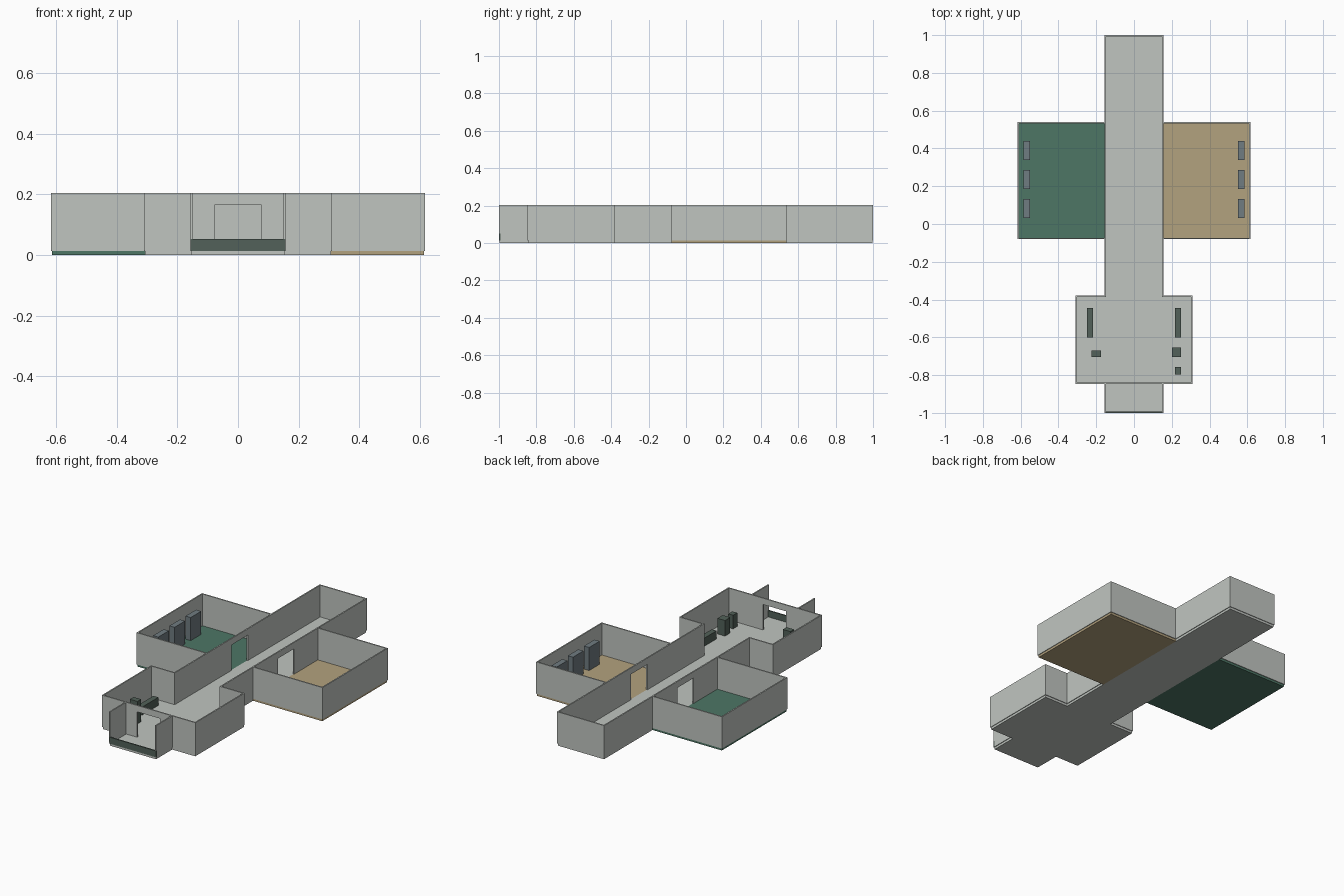
import bpy, bmesh
from mathutils import Vector

cube = bpy.data.objects.get("Cube")
if cube:
    bpy.data.objects.remove(cube, do_unlink=True)

M = 2 / 13.05          # one plan module
T = 0.05 * M           # wall thickness
FLOOR, TOP = 0.0135, 0.204
DOOR_TOP, DOOR_HALF = 0.166, M / 2


def material(name, rgb):
    mat = bpy.data.materials.new(name)
    mat.use_nodes = True
    mat.diffuse_color = (*rgb, 1)
    mat.node_tree.nodes["Principled BSDF"].inputs["Base Color"].default_value = (*rgb, 1)
    return mat


grey = material("pale_grey", (0.53, 0.56, 0.53))
green = material("floor_green", (0.075, 0.18, 0.13))
tan = material("floor_tan", (0.45, 0.36, 0.21))
dark = material("dark_green_grey", (0.085, 0.12, 0.10))
slate = material("slate", (0.16, 0.20, 0.22))


def prism(name, base, sweep, mat):
    """Extrude a flat outline along a vector."""
    bm = bmesh.new()
    face = bm.faces.new([bm.verts.new(p) for p in base])
    new = bmesh.ops.extrude_face_region(bm, geom=[face])["geom"]
    bmesh.ops.translate(bm, vec=sweep, verts=[v for v in new if isinstance(v, bmesh.types.BMVert)])
    bmesh.ops.recalc_face_normals(bm, faces=bm.faces)
    mesh = bpy.data.meshes.new(name)
    bm.to_mesh(mesh)
    bm.free()
    mesh.materials.append(mat)
    obj = bpy.data.objects.new(name, mesh)
    bpy.context.collection.objects.link(obj)
    return obj


def slab(name, outline, z0, z1, mat):
    return prism(name, [(x, y, z0) for x, y in outline], (0, 0, z1 - z0), mat)


def box(name, x0, x1, y0, y1, z0, z1, mat):
    return slab(name, [(x0, y0), (x1, y0), (x1, y1), (x0, y1)], z0, z1, mat)


def wall(name, start, end, door=None, top=TOP, mat=grey):
    """Upright wall centred on a line, with an optional doorway at a distance along it."""
    a, b = Vector((*start, 0)), Vector((*end, 0))
    along = (b - a).normalized()
    side = Vector((-along.y, along.x, 0)) * T
    length = (b - a).length
    profile = [(-T / 2, FLOOR)]
    if door is not None:
        l, r = door - DOOR_HALF, door + DOOR_HALF
        profile += [(l, FLOOR), (l, DOOR_TOP), (r, DOOR_TOP), (r, FLOOR)]
    profile += [(length + T / 2, FLOOR), (length + T / 2, top), (-T / 2, top)]
    base = [a + along * u - side / 2 + Vector((0, 0, z)) for u, z in profile]
    return prism(name, base, side, mat)


# Plan lines
hall, lobby, wing = M, 2 * M, 4 * M
front, lobby_front, lobby_back, back = -6.5 * M, -5.5 * M, -2.5 * M, 6.5 * M
room_front, room_back = -0.5 * M, 3.5 * M
room_mid = (room_front + room_back) / 2

# One floor for porch, lobby and corridor
half = [(hall, front), (hall, lobby_front), (lobby, lobby_front),
        (lobby, lobby_back), (hall, lobby_back), (hall, back)]
slab("main_floor", half + [(-x, y) for x, y in reversed(half)], 0, FLOOR, grey)

# End walls
wall("lobby_front_wall", (-lobby, lobby_front), (lobby, lobby_front), door=lobby)
wall("corridor_end_wall", (-hall, back), (hall, back))
wall("porch_low_wall", (-hall, front), (hall, front), top=0.052, mat=dark)

# Mirrored walls, rooms and cabinets
for s, label, colour in ((1, "left", tan), (-1, "right", green)):
    wall(f"{label}_porch_wall", (s * hall, front), (s * hall, lobby_front))
    wall(f"{label}_lobby_wall", (s * lobby, lobby_front), (s * lobby, lobby_back))
    wall(f"{label}_lobby_back_wall", (s * hall, lobby_back), (s * lobby, lobby_back))
    wall(f"{label}_corridor_wall", (s * hall, lobby_back), (s * hall, back),
         door=room_mid - lobby_back)
    box(f"{label}_room_floor", *sorted((s * hall, s * wing)), room_front, room_back,
        0, FLOOR, colour)
    wall(f"{label}_room_front_wall", (s * hall, room_front), (s * wing, room_front))
    wall(f"{label}_room_back_wall", (s * hall, room_back), (s * wing, room_back))
    wall(f"{label}_room_outer_wall", (s * wing, room_front), (s * wing, room_back))
    for i in (-1, 0, 1):
        y = room_mid + 0.005 + i * M
        box(f"{label}_cabinet_{i + 2}", *sorted((s * 0.551, s * 0.585)),
            y - 0.05, y + 0.05, FLOOR, 0.152, slate)
    box(f"{label}_bench", *sorted((s * 0.217, s * 0.25)), -0.6, -0.445, FLOOR, 0.062, dark)

# Loose lobby furniture
box("vending_cabinet", -0.224, -0.174, -0.705, -0.67, FLOOR, 0.148, dark)
box("counter", 0.2, 0.25, -0.705, -0.655, FLOOR, 0.107, dark)
box("side_stand", 0.217, 0.25, -0.796, -0.757, FLOOR, 0.095, dark)
